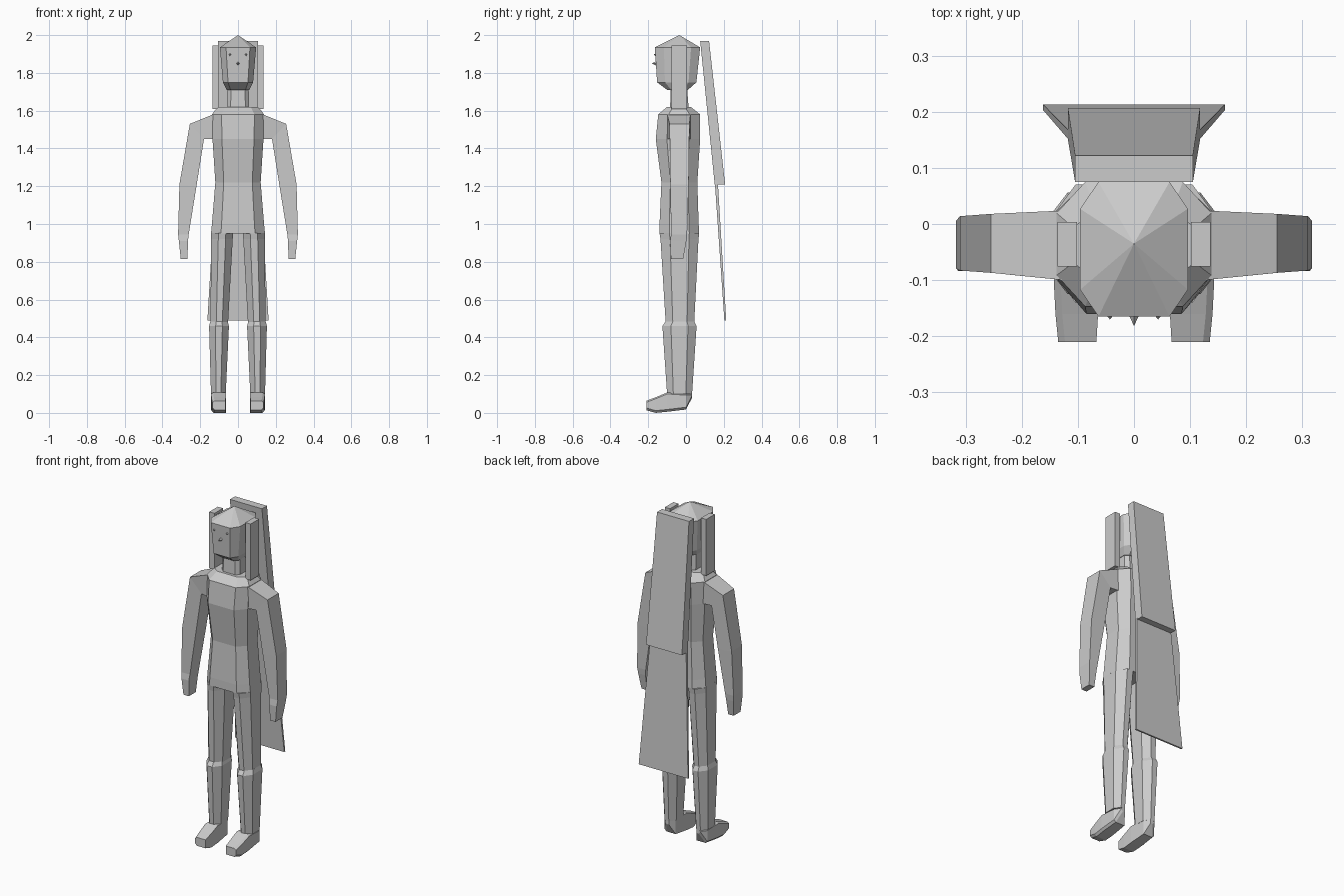
import bpy, bmesh

cube = bpy.data.objects.get("Cube")
if cube:
    bpy.data.objects.remove(cube, do_unlink=True)

grey = bpy.data.materials.new("plain grey")
grey.use_nodes = True
GREY = (0.6, 0.6, 0.6, 1)
grey.diffuse_color = GREY
next(n for n in grey.node_tree.nodes if n.type == "BSDF_PRINCIPLED").inputs["Base Color"].default_value = GREY


def loft(name, rings, apex=None):
    """Skin a list of equal-length point rings, closing both ends."""
    bm = bmesh.new()
    loops = [[bm.verts.new(p) for p in ring] for ring in rings]
    n = len(loops[0])
    for a, b in zip(loops, loops[1:]):
        for i in range(n):
            j = (i + 1) % n
            bm.faces.new((a[i], a[j], b[j], b[i]))
    bm.faces.new(loops[0])
    if apex:
        tip = bm.verts.new(apex)
        for i in range(n):
            bm.faces.new((loops[-1][i], loops[-1][(i + 1) % n], tip))
    else:
        bm.faces.new(loops[-1])
    bmesh.ops.recalc_face_normals(bm, faces=bm.faces)
    mesh = bpy.data.meshes.new(name)
    bm.to_mesh(mesh)
    bm.free()
    mesh.materials.append(grey)
    ob = bpy.data.objects.new(name, mesh)
    bpy.context.collection.objects.link(ob)
    return ob


def octagon(z, x0, x1, y0, y1, cx, cy):
    """Rectangle with cut corners at height z."""
    return [(x0 + cx, y0, z), (x1 - cx, y0, z), (x1, y0 + cy, z), (x1, y1 - cy, z),
            (x1 - cx, y1, z), (x0 + cx, y1, z), (x0, y1 - cy, z), (x0, y0 + cy, z)]


def rect(z, x0, x1, y0, y1):
    return [(x0, y0, z), (x1, y0, z), (x1, y1, z), (x0, y1, z)]


def flip(rings, side):
    return [[(side * x, y, z) for x, y, z in ring] for ring in rings]


# Torso: height, half width, front, back
torso = [(0.95, 0.143, -0.14, 0.07), (1.0, 0.138, -0.14, 0.067), (1.22, 0.12, -0.13, 0.06),
         (1.45, 0.135, -0.16, 0.075), (1.58, 0.138, -0.147, 0.075), (1.62, 0.108, -0.1, 0.025)]
loft("torso", [octagon(z, -w, w, f, b, w * 0.37, (b - f) * 0.25) for z, w, f, b in torso])

# Neck
loft("neck", [octagon(z, -w, w, f, b, 0.02, 0.02) for z, w, f, b in
              [(1.6, 0.06, -0.085, 0.015), (1.73, 0.056, -0.08, 0.005)]])

# Head with a low pointed crown
head = [(1.71, 0.06, -0.1, 0.01), (1.75, 0.08, -0.153, 0.055), (1.935, 0.096, -0.165, 0.075)]
loft("head", [octagon(z, -w, w, f, b, w * 0.34, (b - f) * 0.2) for z, w, f, b in head],
     apex=(0, -0.035, 2.0))


def spike(name, x, y, z, r, tip_y):
    ring = [(x - r, y, z), (x, y, z - r), (x + r, y, z), (x, y, z + r)]
    loft(name, [ring], apex=(x, tip_y, z))


# Face details
spike("nose", 0, -0.158, 1.85, 0.011, -0.182)

for side, label in ((1, "left"), (-1, "right")):
    spike(label + "_eye", side * 0.043, -0.16, 1.897, 0.009, -0.17)

    # Side locks hanging beside the head
    loft(label + "_side_lock", flip([rect(z, 0.102, 0.136, -0.076, 0.004) for z in (1.61, 1.945)], side))

    # Arm: outer x, z, inner x, z, front, back
    arm = [(0.125, 1.583, 0.12, 1.45, -0.1, 0.024), (0.255, 1.53, 0.18, 1.45, -0.087, 0.018),
           (0.31, 1.21, 0.22, 1.2, -0.083, 0.014), (0.317, 0.945, 0.261, 0.945, -0.079, 0.006),
           (0.313, 0.91, 0.265, 0.91, -0.084, 0.002), (0.303, 0.815, 0.267, 0.815, -0.08, -0.015)]
    loft(label + "_arm", flip([[(ox, f, oz), (ix, f, iz), (ix, b, iz), (ox, b, oz)]
                               for ox, oz, ix, iz, f, b in arm], side))

    # Thigh and boot: height, inner, outer, front, back
    thigh = [(0.952, 0.026, 0.143, -0.14, 0.07), (0.92, 0.028, 0.142, -0.135, 0.066),
             (0.47, 0.053, 0.146, -0.107, 0.043)]
    boot = [(0.485, 0.055, 0.146, -0.107, 0.043), (0.46, 0.048, 0.153, -0.125, 0.056),
            (0.1, 0.065, 0.143, -0.1, 0.032)]
    for part, rows in (("thigh", thigh), ("boot", boot)):
        loft(f"{label}_{part}", flip([octagon(z, i, o, f, b, (o - i) * 0.33, (b - f) * 0.25)
                                      for z, i, o, f, b in rows], side))

    # Foot: y, bottom z, top z, inner, outer
    foot = [(0.032, 0.08, 0.102, 0.09, 0.117), (0.0, 0.018, 0.102, 0.068, 0.14),
            (-0.1, 0.006, 0.108, 0.063, 0.143), (-0.16, 0.0, 0.083, 0.064, 0.14),
            (-0.21, 0.014, 0.064, 0.067, 0.135)]
    loft(label + "_foot", flip([[(i, y, lo), (o - 0.012, y, lo), (o, y, lo + 0.012), (o, y, hi - 0.008),
                                 (o - 0.012, y, hi), (i, y, hi)]
                                for y, lo, hi, i, o in foot], side))

# Long hanging panel behind the back: thick upper part, thin flared lower part
loft("upper_back_panel", [rect(1.21, -0.118, 0.118, 0.152, 0.207),
                          rect(1.97, -0.105, 0.105, 0.075, 0.122)])
loft("lower_back_panel", [rect(0.49, -0.162, 0.162, 0.203, 0.213),
                          rect(1.23, -0.118, 0.118, 0.152, 0.168)])
